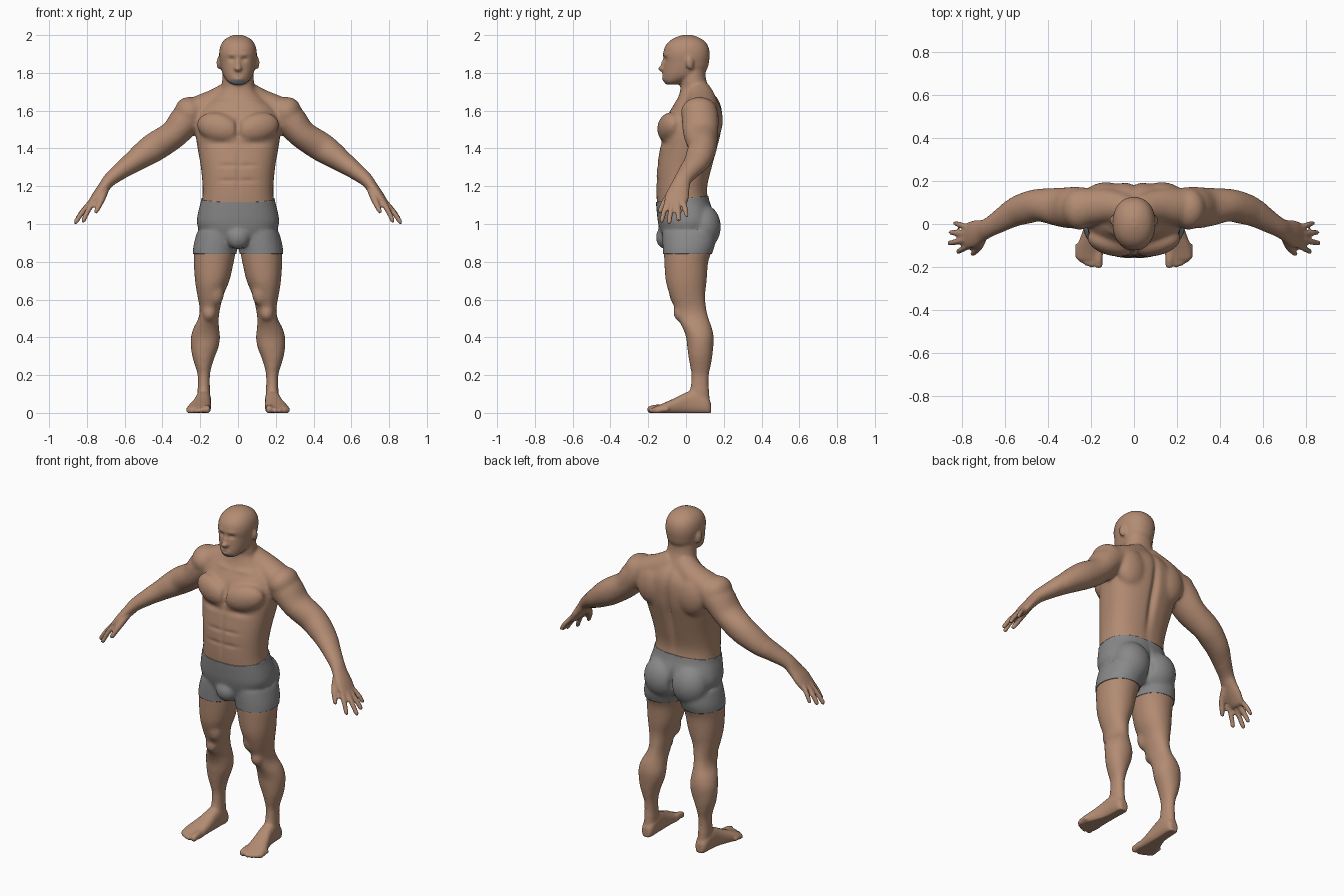
import bpy, bmesh, math
from mathutils import Vector, Matrix, Euler

X, Y, Z = Vector((1, 0, 0)), Vector((0, 1, 0)), Vector((0, 0, 1))


def material(name, rgb):
    m = bpy.data.materials.new(name)
    m.diffuse_color = (*rgb, 1)
    return m


skin = material("skin", (0.45, 0.26, 0.17))
grey = material("grey cloth", (0.25, 0.25, 0.25))
bm = bmesh.new()


# ---------- helpers ----------
def spline(rows, k=4):
    """Catmull-Rom interpolation of cross-section rows."""
    out = []
    for i in range(len(rows) - 1):
        a, b, c, d = (rows[min(max(i + j, 0), len(rows) - 1)] for j in (-1, 0, 1, 2))
        for s in range(k):
            t = s / k
            out.append([0.5 * (2 * q + (r - p) * t + (2 * p - 5 * q + 4 * r - w) * t * t
                               + (3 * q - p - 3 * r + w) * t ** 3)
                        for p, q, r, w in zip(a, b, c, d)])
    return out + [list(rows[-1])]


def loft(sections, e=2.0, n=32):
    """Skin a closed tube through superellipse sections (centre, u, v)."""
    def power(a):
        return math.copysign(abs(a) ** (2 / e), a)
    rings = []
    for c, u, v in sections:
        angles = [2 * math.pi * i / n for i in range(n)]
        rings.append([bm.verts.new(c + u * power(math.cos(a)) + v * power(math.sin(a)))
                      for a in angles])
    for r, s in zip(rings, rings[1:]):
        for i in range(n):
            j = (i + 1) % n
            bm.faces.new((r[i], r[j], s[j], s[i]))
    bm.faces.new(rings[0][::-1])
    bm.faces.new(rings[-1])


def stack(rows, e=2.2):
    """Horizontal sections: z, x min, x max, y front, y back."""
    loft([(Vector(((a + b) / 2, (f + g) / 2, z)), X * (b - a) / 2, Y * (g - f) / 2)
          for z, a, b, f, g in spline(rows)], e)


def limb(rows, e=2.0, n=24):
    """Sections across a path: x, y, z, thickness radius, depth radius."""
    rows = spline(rows)
    pts = [Vector(r[:3]) for r in rows]
    secs = []
    for i, r in enumerate(rows):
        t = (pts[min(i + 1, len(pts) - 1)] - pts[max(i - 1, 0)]).normalized()
        v = (Y - t * Y.dot(t)).normalized()
        secs.append((pts[i], t.cross(v) * r[3], v * r[4]))
    loft(secs, e, n)


def ball(c, r, rot=(0, 0, 0)):
    m = Matrix.Translation(c) @ Euler(rot).to_matrix().to_4x4() @ Matrix.Diagonal((*r, 1))
    bmesh.ops.create_uvsphere(bm, u_segments=24, v_segments=16, radius=1, matrix=m)


def digit(points, r0, r1):
    k = len(points) - 1
    rad = [r0 + (r1 - r0) * i / k for i in range(k + 1)]
    limb([(*p, r, r) for p, r in zip(points, rad)], n=14)
    ball(points[-1], (r1, r1, r1))


# ---------- one side: leg, foot, arm, hand, muscles ----------
stack([(0.96, 0.0, 0.212, -0.12, 0.15), (0.90, 0.002, 0.228, -0.12, 0.15),
       (0.86, 0.010, 0.234, -0.118, 0.14), (0.80, 0.022, 0.234, -0.115, 0.118),
       (0.70, 0.045, 0.228, -0.108, 0.11), (0.62, 0.078, 0.215, -0.085, 0.102),
       (0.55, 0.095, 0.203, -0.06, 0.108), (0.50, 0.102, 0.21, -0.045, 0.12),
       (0.45, 0.100, 0.236, -0.018, 0.138), (0.40, 0.095, 0.25, 0.0, 0.147),
       (0.35, 0.102, 0.25, 0.006, 0.145), (0.30, 0.121, 0.243, 0.012, 0.14),
       (0.25, 0.138, 0.228, 0.02, 0.132), (0.20, 0.148, 0.214, 0.028, 0.122),
       (0.13, 0.148, 0.214, 0.022, 0.121), (0.05, 0.145, 0.215, 0.01, 0.128)], 2.1)
# foot sections: y, x centre, half width, top
foot = [(0.132, 0.18, 0.022, 0.055), (0.11, 0.18, 0.036, 0.085), (0.05, 0.182, 0.04, 0.12),
        (0.0, 0.186, 0.043, 0.108), (-0.05, 0.194, 0.051, 0.083), (-0.10, 0.204, 0.06, 0.06),
        (-0.14, 0.208, 0.064, 0.043), (-0.165, 0.21, 0.058, 0.034)]
loft([(Vector((x, y, (t - 0.008) / 2)), X * w, Z * (t + 0.008) / 2)
      for y, x, w, t in spline(foot)], 2.5)
for x, tip, r in ((0.165, -0.187, 0.02), (0.197, -0.19, 0.014), (0.221, -0.182, 0.0135),
                  (0.243, -0.169, 0.013), (0.262, -0.152, 0.0125)):
    digit([(x, tip + 0.06, r + 0.006), (x, tip + 0.025, r + 0.004), (x, tip, r - 0.002)], r, r)

# shoulder slope, arm and palm in one tube
limb([(0.03, 0.07, 1.69, 0.072, 0.07), (0.12, 0.085, 1.645, 0.07, 0.08),
      (0.20, 0.08, 1.605, 0.077, 0.088), (0.27, 0.076, 1.555, 0.087, 0.098),
      (0.34, 0.078, 1.475, 0.076, 0.092), (0.438, 0.088, 1.41, 0.078, 0.077),
      (0.50, 0.075, 1.368, 0.07, 0.075), (0.552, 0.057, 1.33, 0.059, 0.069),
      (0.615, 0.02, 1.285, 0.047, 0.056), (0.675, -0.015, 1.238, 0.037, 0.046),
      (0.71, -0.032, 1.195, 0.031, 0.052), (0.745, -0.046, 1.15, 0.027, 0.063),
      (0.775, -0.056, 1.11, 0.021, 0.06), (0.786, -0.058, 1.095, 0.014, 0.052)])
digit([(0.765, -0.098, 1.118), (0.797, -0.116, 1.065), (0.818, -0.128, 1.018)], 0.016, 0.0125)
digit([(0.782, -0.072, 1.112), (0.827, -0.083, 1.058), (0.859, -0.088, 1.01)], 0.016, 0.0125)
digit([(0.782, -0.045, 1.112), (0.825, -0.042, 1.064), (0.852, -0.039, 1.024)], 0.016, 0.0125)
digit([(0.772, -0.018, 1.122), (0.811, -0.003, 1.08), (0.833, 0.004, 1.044)], 0.015, 0.0115)
digit([(0.705, -0.055, 1.185), (0.722, -0.105, 1.13), (0.75, -0.138, 1.068)], 0.024, 0.013)

ball((0.255, 0.07, 1.59), (0.078, 0.098, 0.085), (0, 0.6, 0))     # shoulder
ball((0.105, -0.088, 1.51), (0.118, 0.06, 0.078), (0, -0.25, 0.25))  # chest
ball((0.13, 0.13, 1.55), (0.10, 0.065, 0.12))                     # shoulder blade
ball((0.092, 0.09, 0.985), (0.105, 0.09, 0.115))                  # buttock
ball((0.152, -0.035, 0.53), (0.036, 0.032, 0.045))                # kneecap
ball((0.118, -0.045, 0.635), (0.045, 0.045, 0.07))                # inner thigh
ball((0.102, 0.02, 1.852), (0.011, 0.021, 0.034), (0.15, 0, 0.2))  # ear

# mirror everything so far
dup = bmesh.ops.duplicate(bm, geom=bm.verts[:] + bm.edges[:] + bm.faces[:])["geom"]
for v in (g for g in dup if isinstance(g, bmesh.types.BMVert)):
    v.co.x *= -1


# ---------- centre: torso, neck, head ----------
def centre(rows, e):
    stack([(z, -w, w, f, b) for z, w, f, b in rows], e)


centre([(0.89, 0.10, -0.10, 0.10), (0.94, 0.18, -0.125, 0.13), (1.0, 0.213, -0.142, 0.145),
        (1.06, 0.207, -0.15, 0.14), (1.13, 0.19, -0.156, 0.118), (1.2, 0.188, -0.157, 0.114),
        (1.3, 0.197, -0.154, 0.138), (1.4, 0.214, -0.138, 0.165), (1.48, 0.225, -0.125, 0.185),
        (1.56, 0.22, -0.105, 0.193), (1.62, 0.19, -0.072, 0.188), (1.67, 0.13, -0.042, 0.165),
        (1.71, 0.09, -0.03, 0.125)], 2.4)
centre([(1.64, 0.10, -0.05, 0.17), (1.71, 0.09, -0.03, 0.13), (1.77, 0.083, -0.03, 0.106),
        (1.83, 0.08, -0.03, 0.105)], 2.1)
centre([(1.738, 0.03, -0.105, -0.04), (1.755, 0.055, -0.118, 0.0), (1.785, 0.077, -0.122, 0.08),
        (1.82, 0.089, -0.12, 0.112), (1.86, 0.096, -0.118, 0.122), (1.9, 0.1, -0.121, 0.126),
        (1.94, 0.094, -0.111, 0.118), (1.97, 0.077, -0.086, 0.096), (1.99, 0.05, -0.05, 0.062),
        (2.001, 0.018, -0.012, 0.03)], 2.2)
ball((0, -0.118, 1.84), (0.013, 0.017, 0.042), (-0.2, 0, 0))   # nose bridge
ball((0, -0.128, 1.823), (0.02, 0.02, 0.014))                  # nose tip
ball((0, -0.118, 1.775), (0.03, 0.011, 0.016))                 # lips
ball((0, -0.105, 0.93), (0.06, 0.05, 0.06))                    # shorts front
bmesh.ops.recalc_face_normals(bm, faces=bm.faces[:])

# ---------- fuse into one skin ----------
mesh = bpy.data.meshes.new("body")
bm.to_mesh(mesh)
bm.free()
body = bpy.data.objects.new("body", mesh)
bpy.context.collection.objects.link(body)
rm = body.modifiers.new("fuse", 'REMESH')
rm.mode, rm.voxel_size = 'VOXEL', 0.008
sm = body.modifiers.new("soften", 'SMOOTH')
sm.factor, sm.iterations = 0.5, 3
bpy.context.view_layer.update()
fused = bpy.data.meshes.new_from_object(body.evaluated_get(bpy.context.evaluated_depsgraph_get()))
body.modifiers.clear()
bm = bmesh.new()
bm.from_mesh(fused)
trunk = [v for v in bm.verts if abs(v.co.x) < 0.6 and 0.13 < v.co.z < 1.73]
for _ in range(9):
    bmesh.ops.smooth_vert(bm, verts=trunk, factor=0.5, use_axis_x=True, use_axis_y=True, use_axis_z=True)
bm.normal_update()

# ---------- sculpt: centre, size, push along the normal ----------
brushes = [((0, 0.17, 1.42), (0.02, 0.08, 0.2), -0.022),        # spine
           ((0, -0.14, 1.51), (0.014, 0.06, 0.06), -0.012),     # breastbone
           ((0, -0.155, 1.27), (0.012, 0.05, 0.12), -0.007),    # belly line
           ((0.05, -0.155, 1.23), (0.05, 0.05, 0.011), -0.005),  # belly folds
           ((0.05, -0.155, 1.31), (0.05, 0.05, 0.011), -0.005),
           ((0.1, -0.14, 1.425), (0.08, 0.05, 0.016), -0.008),  # under chest
           ((0.09, -0.07, 1.645), (0.06, 0.04, 0.012), 0.006),  # collarbone
           ((0, 0.17, 0.97), (0.014, 0.07, 0.08), -0.025),      # seat cleft
           ((0.034, -0.115, 1.872), (0.018, 0.03, 0.011), -0.011),  # eye socket
           ((0.035, -0.12, 1.898), (0.025, 0.03, 0.008), 0.004),    # brow
           ((0, -0.13, 1.777), (0.024, 0.02, 0.006), -0.005)]       # mouth
for v in bm.verts:
    p = v.co
    push = 0.0
    for c, s, amp in brushes:
        d = (((abs(p.x) - c[0]) / s[0]) ** 2 + ((p.y - c[1]) / s[1]) ** 2 + ((p.z - c[2]) / s[2]) ** 2)
        if d < 6:
            push += amp * math.exp(-d)
    v.co = p + v.normal * push
    v.co.z = max(v.co.z, 0.0)

# chin beard patch
for f in bm.faces:
    f.smooth = True
    c = f.calc_center_median()
    f.material_index = int(1.73 < c.z < 1.764 and c.y < -0.085 and abs(c.x) < 0.042)
bm.to_mesh(mesh)
mesh.materials.append(skin)
mesh.materials.append(grey)

# ---------- shorts: band of the body, pushed outward ----------
bmesh.ops.delete(bm, geom=[v for v in bm.verts if abs(v.co.x) > 0.4 or not 0.7 < v.co.z < 1.3],
                 context='VERTS')
for co, no, top in (((0, 0, 1.135), (0, -0.12, 1), True), ((0, 0, 0.842), (0, 0, 1), False)):
    bmesh.ops.bisect_plane(bm, geom=bm.verts[:] + bm.edges[:] + bm.faces[:], plane_co=co,
                           plane_no=no, clear_outer=top, clear_inner=not top)
bm.normal_update()
for v in bm.verts:
    v.co += v.normal * 0.005
for f in bm.faces:
    f.material_index = 0
cloth = bpy.data.meshes.new("shorts")
bm.to_mesh(cloth)
bm.free()
cloth.materials.append(grey)
shorts = bpy.data.objects.new("shorts", cloth)
bpy.context.collection.objects.link(shorts)
hem = shorts.modifiers.new("cloth thickness", 'SOLIDIFY')
hem.thickness, hem.offset = 0.008, -1
bpy.data.meshes.remove(fused)
